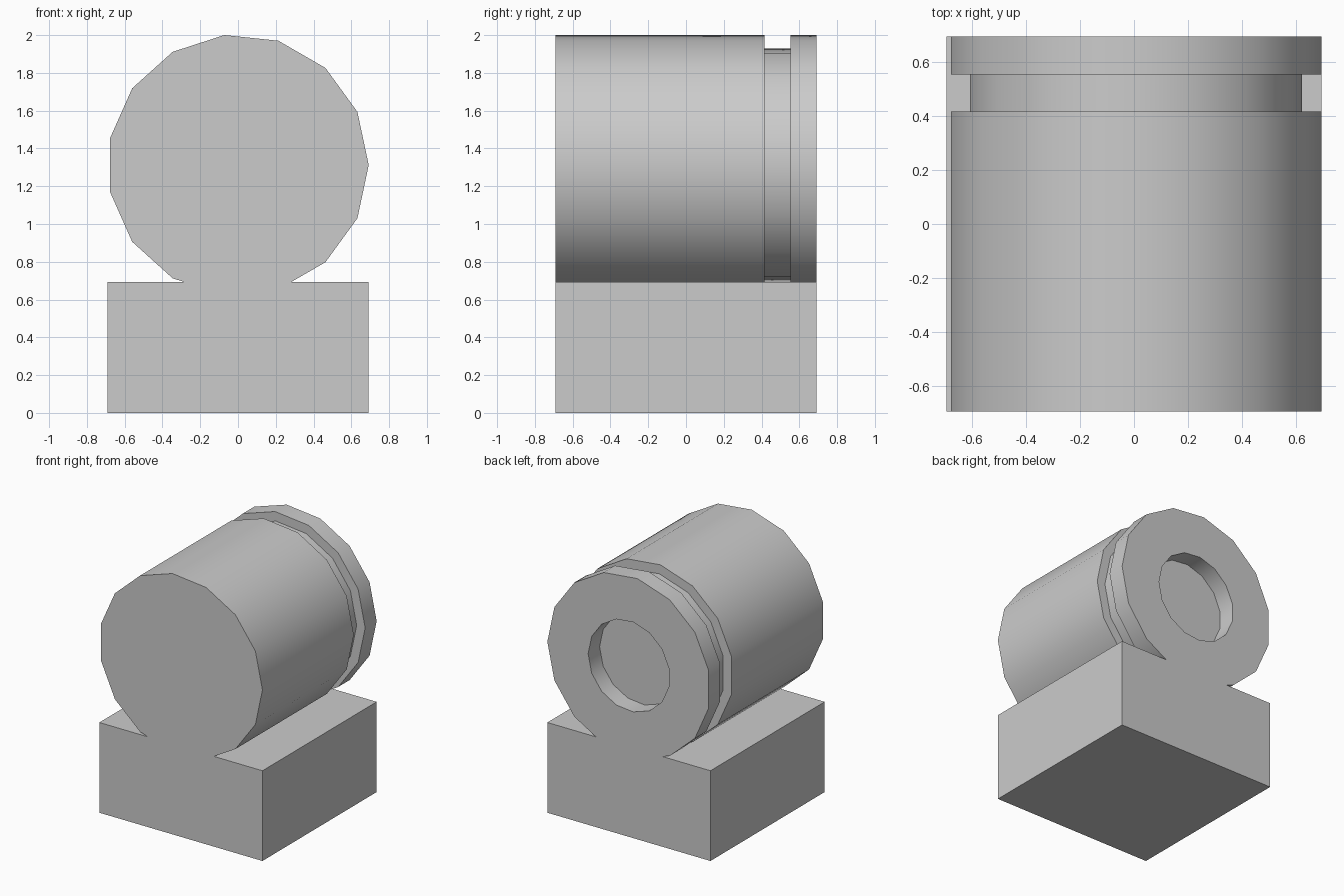
import bpy, bmesh, math

if "Cube" in bpy.data.objects:
    bpy.data.objects.remove(bpy.data.objects["Cube"])

H = 0.692      # half width of the base, also barrel radius
SIDES = 15
AXIS_Z = 1.312


def finish(bm, name):
    bmesh.ops.recalc_face_normals(bm, faces=bm.faces)
    mesh = bpy.data.meshes.new(name)
    bm.to_mesh(mesh)
    bm.free()
    obj = bpy.data.objects.new(name, mesh)
    bpy.context.collection.objects.link(obj)
    return obj


# Base block
bm = bmesh.new()
bmesh.ops.create_cube(bm, size=1)
for v in bm.verts:
    v.co.x *= 2 * H
    v.co.y *= 2 * H
    v.co.z = (v.co.z + 0.5) * H
finish(bm, "base_block")

# Barrel turned about the y axis: body, groove, rim and rear recess (radius, y)
profile = [(H, -H), (H, 0.415), (0.62, 0.415), (0.62, 0.553),
           (H, 0.553), (H, H), (0.346, H), (0.346, 0.553)]
bm = bmesh.new()
rings = []
for r, y in profile:
    angles = [2 * math.pi * i / SIDES for i in range(SIDES)]
    rings.append([bm.verts.new((r * math.cos(a), y, AXIS_Z + r * math.sin(a)))
                  for a in angles])
for a, b in zip(rings, rings[1:]):
    for i in range(SIDES):
        j = (i + 1) % SIDES
        bm.faces.new((a[i], a[j], b[j], b[i]))
bm.faces.new(rings[0])
bm.faces.new(rings[-1])
barrel = finish(bm, "barrel")

# Smooth sides with crisp rims
bpy.ops.object.select_all(action='DESELECT')
barrel.select_set(True)
bpy.context.view_layer.objects.active = barrel
bpy.ops.object.shade_smooth_by_angle(angle=math.radians(30))
